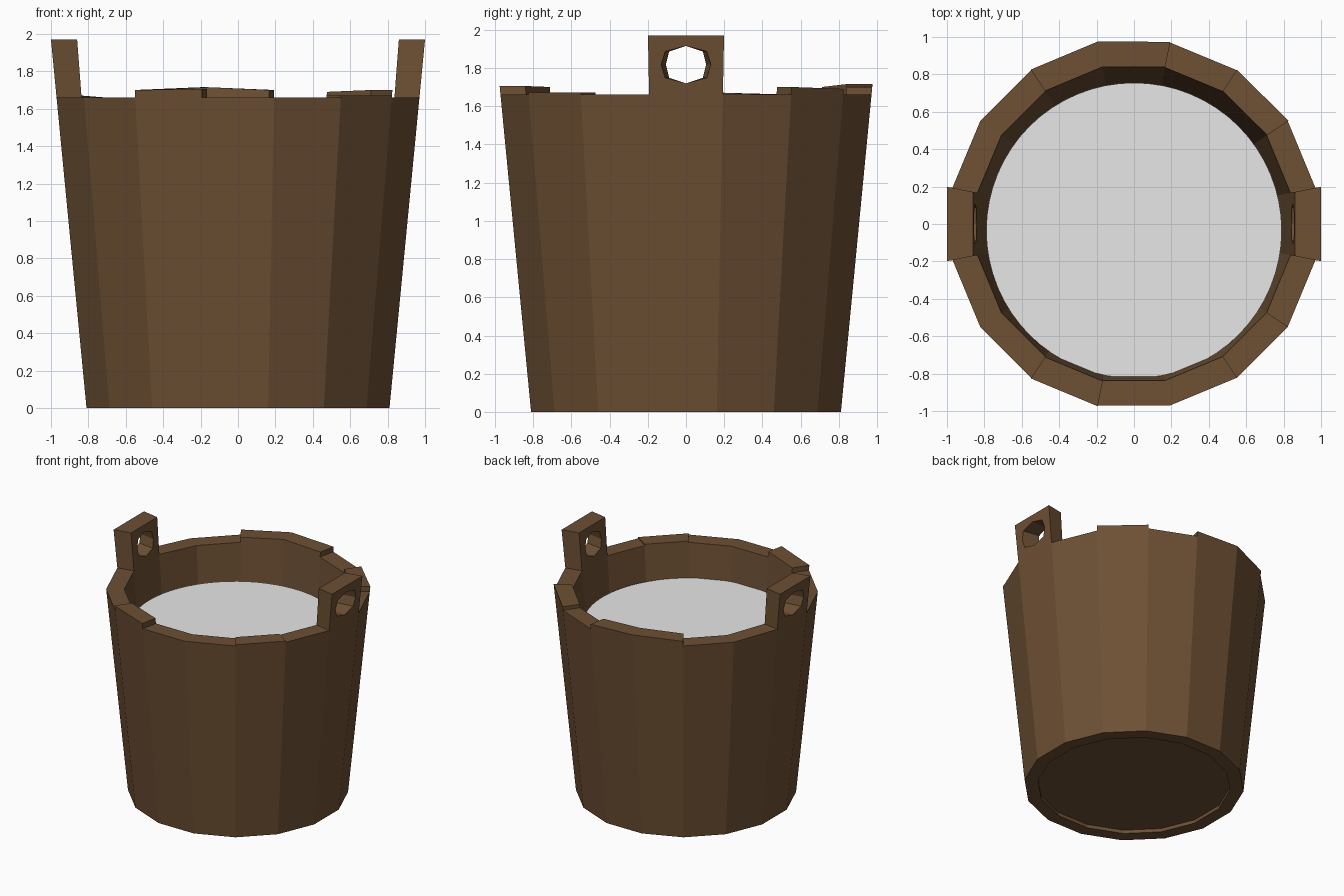
import bpy, bmesh, math
from mathutils import Vector

if "Cube" in bpy.data.objects:
    bpy.data.objects.remove(bpy.data.objects["Cube"])

N = 16
STEP = 2 * math.pi / N
RIM, TOP = 1.66, 1.97


def material(name, rgb):
    m = bpy.data.materials.new(name)
    m.diffuse_color = (*rgb, 1)
    m.use_nodes = True
    m.node_tree.nodes["Principled BSDF"].inputs["Base Color"].default_value = m.diffuse_color
    return m


wood = material("brown wood", (0.153, 0.080, 0.034))
pale = material("pale water", (0.8, 0.8, 0.8))


def apothem(outer, z):
    return 0.81 + 0.19 * z / TOP if outer else 0.71 + 0.15 * z / TOP


def corner(seam, outer, z):
    """Point on the tapered wall at a seam between two staves."""
    r = apothem(outer, z) / math.cos(STEP / 2)
    return Vector((r * math.cos(seam * STEP), r * math.sin(seam * STEP), z))


def finish(bm, name, mat):
    bmesh.ops.remove_doubles(bm, verts=bm.verts, dist=1e-5)
    me = bpy.data.meshes.new(name)
    bm.to_mesh(me)
    bm.free()
    me.materials.append(mat)
    ob = bpy.data.objects.new(name, me)
    bpy.context.collection.objects.link(ob)
    return ob


def face(bm, pts):
    bm.faces.new([bm.verts.new(p) for p in pts])


# stave top heights: (start seam, end seam); all others sit at the rim height
heights = {2: (1.70, 1.69), 4: (1.70, 1.715), 5: (1.715, 1.70),
           7: (1.66, 1.67), 11: (1.70, 1.705), 14: (1.67, 1.67),
           0: (RIM, RIM), 8: (RIM, RIM)}


def stave_top(k):
    return heights.get(k % N, (RIM, RIM))


# staved wall
bm = bmesh.new()
for k in range(N):
    a, b = k - 0.5, k + 0.5
    ha, hb = stave_top(k)
    face(bm, [corner(a, 1, 0), corner(b, 1, 0), corner(b, 1, hb), corner(a, 1, ha)])
    face(bm, [corner(b, 0, 0), corner(a, 0, 0), corner(a, 0, ha), corner(b, 0, hb)])
    face(bm, [corner(a, 0, 0), corner(b, 0, 0), corner(b, 1, 0), corner(a, 1, 0)])
    if k not in (0, 8):
        face(bm, [corner(a, 1, ha), corner(b, 1, hb), corner(b, 0, hb), corner(a, 0, ha)])
    # step between this stave and the next one
    hn = stave_top(k + 1)[0]
    if abs(hn - hb) > 0.001:
        q = [corner(b, 1, hb), corner(b, 1, hn), corner(b, 0, hn), corner(b, 0, hb)]
        face(bm, q if hb > hn else q[::-1])
finish(bm, "stave_wall", wood)

# two raised ears with an eight-sided hole
HOLE = [(1, 0), (0.84, 0.7), (0, 1), (-0.84, 0.7), (-1, 0), (-0.84, -0.7), (0, -1), (0.84, -0.7)]
EDGE = [(1, 0), (1, 1), (0, 1), (-1, 1), (-1, 0), (-1, -1), (0, -1), (1, -1)]


def ear_point(side, outer, y, z):
    return Vector((side * apothem(outer, z), side * y, z))


for name, side in (("right_ear", 1), ("left_ear", -1)):
    bm = bmesh.new()
    loops = {}
    for outer in (1, 0):
        half = 0.13 if outer else 0.105
        hole = [ear_point(side, outer, half * u, 1.817 + 0.098 * v) for u, v in HOLE]
        edge = []
        for u, v in EDGE:
            z = (RIM + TOP) / 2 + v * (TOP - RIM) / 2
            edge.append(ear_point(side, outer, u * apothem(outer, z) * math.tan(STEP / 2), z))
        loops[outer] = hole, edge
        for i in range(8):
            j = (i + 1) % 8
            q = [edge[i], edge[j], hole[j], hole[i]]
            face(bm, q if outer else q[::-1])
    for i in range(8):
        j = (i + 1) % 8
        (ho, eo), (hi, ei) = loops[1], loops[0]
        face(bm, [ho[i], ho[j], hi[j], hi[i]])
        if i not in (5, 6):  # underside rests on the wall
            face(bm, [eo[j], eo[i], ei[i], ei[j]])
    finish(bm, name, wood)

# recessed bottom board
bm = bmesh.new()
face(bm, [corner(-k - 0.5, 0, 0.03) for k in range(N)])
finish(bm, "bottom_board", wood)

# liquid surface, set slightly toward the front
bm = bmesh.new()
face(bm, [Vector((0.79 * math.cos(t * math.pi / 32), 0.79 * math.sin(t * math.pi / 32) - 0.035, 1.38))
          for t in range(64)])
finish(bm, "water_surface", pale)
